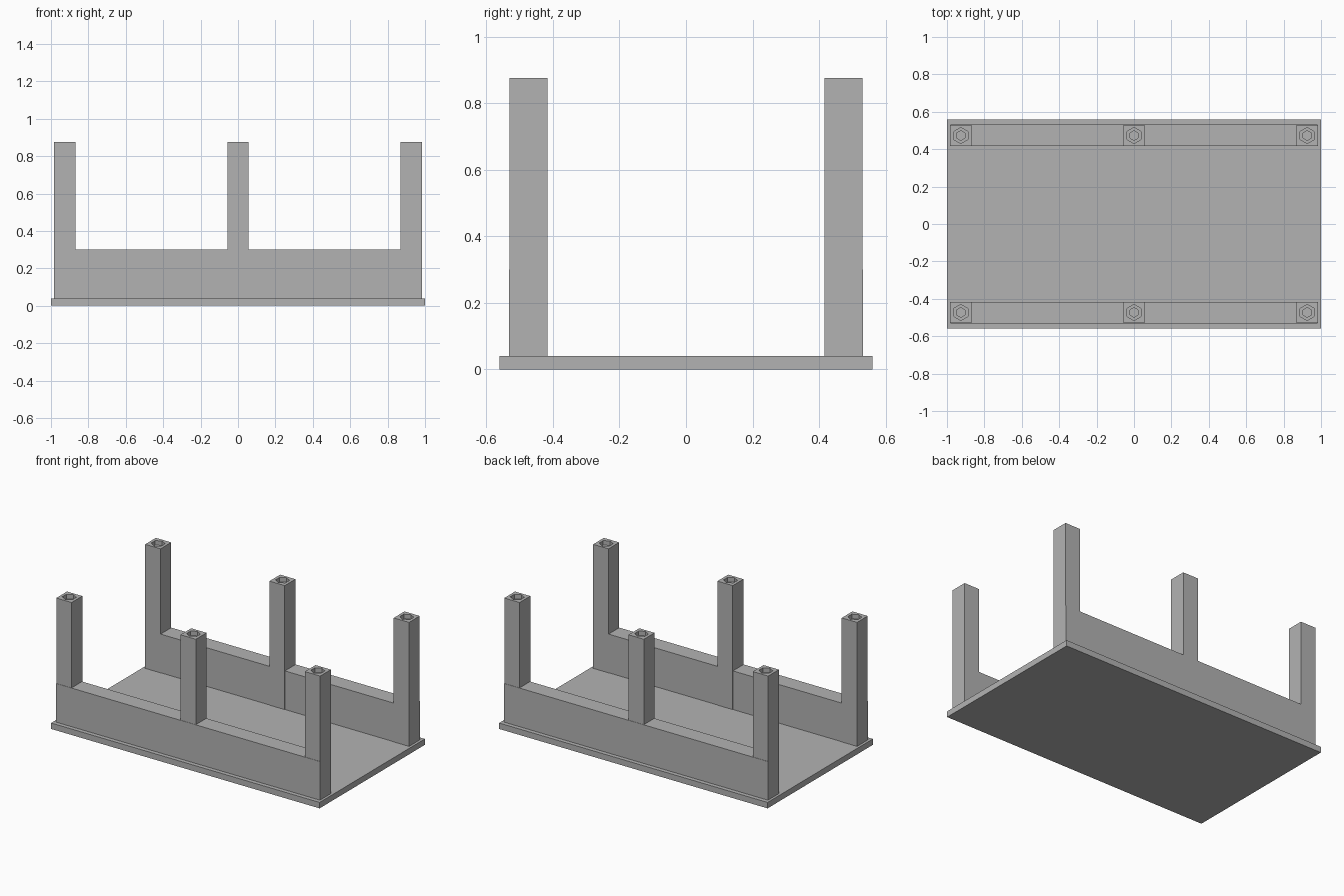
import bpy
import bmesh
from math import cos, sin, pi

cube = bpy.data.objects.get("Cube")
if cube:
    bpy.data.objects.remove(cube, do_unlink=True)

GREY = (0.45, 0.45, 0.45, 1)
grey = bpy.data.materials.new("plain grey")
grey.use_nodes = True
grey.diffuse_color = GREY
grey.node_tree.nodes["Principled BSDF"].inputs["Base Color"].default_value = GREY

BASE_TOP, RAIL_TOP, POST_TOP = 0.04, 0.30, 0.875
POST = 0.114
POST_X, POST_Y = 0.926, 0.473


def add_object(name, bm):
    bmesh.ops.recalc_face_normals(bm, faces=bm.faces)
    mesh = bpy.data.meshes.new(name)
    bm.to_mesh(mesh)
    bm.free()
    mesh.materials.append(grey)
    obj = bpy.data.objects.new(name, mesh)
    bpy.context.collection.objects.link(obj)
    return obj


def box(name, centre, size):
    bm = bmesh.new()
    bmesh.ops.create_cube(bm, size=1)
    bmesh.ops.scale(bm, vec=size, verts=bm.verts)
    bmesh.ops.translate(bm, vec=centre, verts=bm.verts)
    return add_object(name, bm)


def ring(bm, sides, radius, z, turn):
    """Closed loop of vertices around the z axis."""
    angles = [turn + 2 * pi * i / sides for i in range(sides)]
    return [bm.verts.new((radius * cos(a), radius * sin(a), z)) for a in angles]


def walls(bm, lower, upper):
    n = len(lower)
    for i in range(n):
        j = (i + 1) % n
        bm.faces.new((lower[i], lower[j], upper[j], upper[i]))


def cap_between(bm, outer, inner):
    """Flat face with a hole."""
    edges = []
    for loop in (outer, inner):
        for a, b in zip(loop, loop[1:] + loop[:1]):
            edges.append(bm.edges.get((a, b)) or bm.edges.new((a, b)))
    bmesh.ops.triangle_fill(bm, edges=edges, use_beauty=True, normal=(0, 0, 1))


def post(name, x, y):
    """Square post with a stepped hexagonal socket in its top."""
    bm = bmesh.new()
    corner = POST / 2 ** 0.5
    foot = ring(bm, 4, corner, BASE_TOP, pi / 4)
    head = ring(bm, 4, corner, POST_TOP, pi / 4)
    rim = ring(bm, 6, 0.043, POST_TOP, pi / 2)
    ledge = ring(bm, 6, 0.043, POST_TOP - 0.03, pi / 2)
    hole = ring(bm, 6, 0.026, POST_TOP - 0.03, pi / 2)
    bottom = ring(bm, 6, 0.026, POST_TOP - 0.12, pi / 2)
    bm.faces.new(foot)
    walls(bm, foot, head)
    cap_between(bm, head, rim)
    walls(bm, ledge, rim)
    cap_between(bm, ledge, hole)
    walls(bm, bottom, hole)
    bm.faces.new(bottom)
    obj = add_object(name, bm)
    obj.location = (x, y, 0)


# Base plate
box("base_plate", (0, 0, BASE_TOP / 2), (2, 1.12, BASE_TOP))

# Long side rails, each carrying three posts
for side, sign in (("front", -1), ("back", 1)):
    box(side + "_rail", (0, sign * (POST_Y + 0.002), (BASE_TOP + RAIL_TOP) / 2),
        (2 * POST_X + POST - 0.002, POST, RAIL_TOP - BASE_TOP))
    for place, x in (("right", -POST_X), ("middle", 0), ("left", POST_X)):
        post(f"{side}_{place}_post", x, sign * POST_Y)
